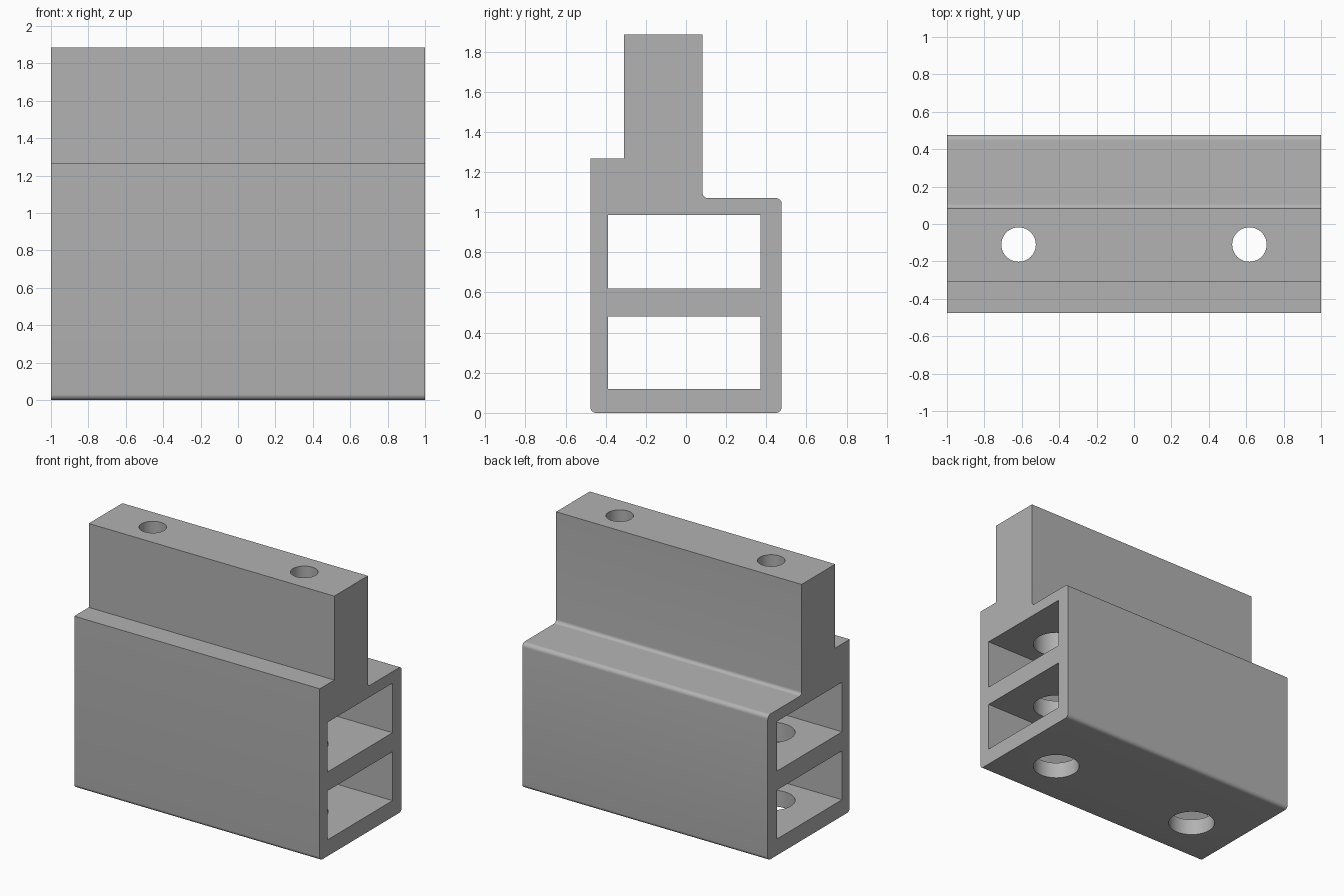
import bpy, bmesh, math
from mathutils import Vector

cube = bpy.data.objects.get("Cube")
if cube:
    bpy.data.objects.remove(cube, do_unlink=True)

grey = bpy.data.materials.new("plain grey")
grey.use_nodes = True
colour = (0.445, 0.445, 0.445, 1)
grey.diffuse_color = colour
grey.node_tree.nodes["Principled BSDF"].inputs["Base Color"].default_value = colour


def rounded(corners, steps=8):
    """Outline from (y, z, radius) right-angled corners."""
    pts = []
    for i, (y, z, r) in enumerate(corners):
        p = Vector((y, z))
        if r == 0:
            pts.append(p)
            continue
        a = (Vector(corners[i - 1][:2]) - p).normalized()
        b = (Vector(corners[(i + 1) % len(corners)][:2]) - p).normalized()
        centre = p + (a + b) * r
        for k in range(steps + 1):
            t = math.pi / 2 * k / steps
            pts.append(centre - b * r * math.cos(t) - a * r * math.sin(t))
    return pts


def extrusion(name, outline, half):
    """Extrude a y-z outline along x, from -half to half."""
    bm = bmesh.new()
    face = bm.faces.new([bm.verts.new((-half, p.x, p.y)) for p in outline])
    grown = bmesh.ops.extrude_face_region(bm, geom=[face])["geom"]
    verts = [g for g in grown if isinstance(g, bmesh.types.BMVert)]
    bmesh.ops.translate(bm, verts=verts, vec=(2 * half, 0, 0))
    bmesh.ops.recalc_face_normals(bm, faces=bm.faces)
    mesh = bpy.data.meshes.new(name)
    bm.to_mesh(mesh)
    bm.free()
    mesh.materials.append(grey)
    obj = bpy.data.objects.new(name, mesh)
    bpy.context.collection.objects.link(obj)
    return obj


def cut(body, cutter):
    """Subtract a cutter from the body and discard it."""
    mod = body.modifiers.new("cut", 'BOOLEAN')
    mod.operation = 'DIFFERENCE'
    mod.solver = 'EXACT'
    mod.object = cutter
    bpy.context.view_layer.objects.active = body
    bpy.ops.object.modifier_apply(modifier=mod.name)
    bpy.data.objects.remove(cutter, do_unlink=True)


def drill(body, x, radius, bottom, top):
    bpy.ops.mesh.primitive_cylinder_add(
        vertices=64, radius=radius, depth=top - bottom,
        location=(x, -0.11, (bottom + top) / 2))
    cutter = bpy.context.object
    cutter.data.materials.append(grey)
    cut(body, cutter)


# Block with an upright rail, rounded at the foot and back shoulder
block = extrusion("rail_block", rounded([
    (-0.477, 0, 0.03), (0.477, 0, 0.03), (0.477, 1.07, 0.03),
    (0.083, 1.07, 0.025), (0.083, 1.885, 0), (-0.308, 1.885, 0),
    (-0.308, 1.267, 0), (-0.477, 1.267, 0)]), 1)

# Two rectangular channels running end to end
for low, high in ((0.12, 0.48), (0.62, 0.985)):
    cut(block, extrusion("channel_cutter", rounded([
        (-0.388, low, 0), (0.37, low, 0), (0.37, high, 0), (-0.388, high, 0)]), 1.1))

# Screw holes: wide from below, narrow through the rail
for x in (-0.617, 0.617):
    drill(block, x, 0.16, -0.1, 1.27)
    drill(block, x, 0.092, 1.2, 2)

bpy.ops.object.select_all(action='DESELECT')
block.select_set(True)
bpy.context.view_layer.objects.active = block
bpy.ops.object.shade_smooth_by_angle(angle=math.radians(30))
